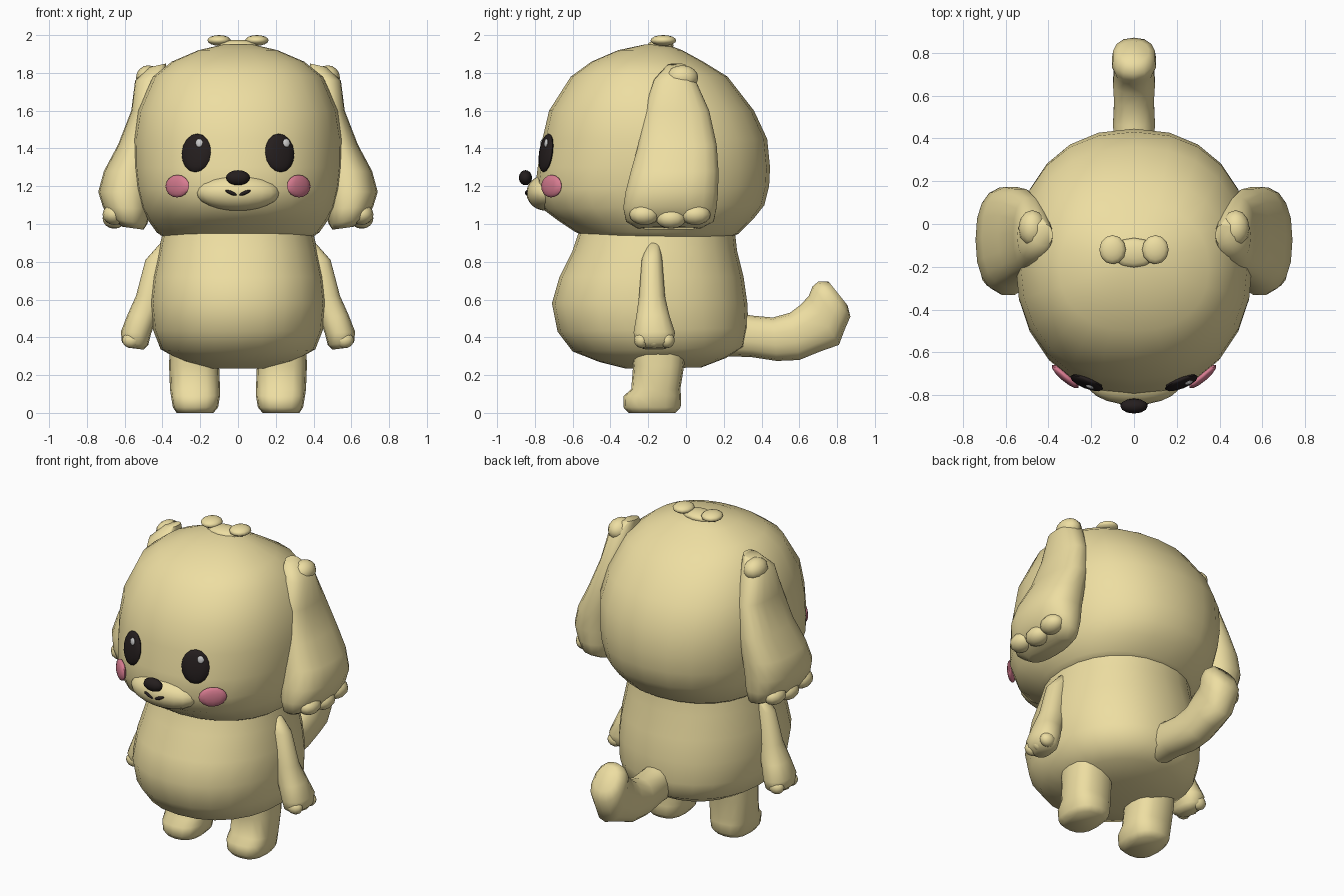
import bpy, bmesh
from math import cos, sin, pi, radians, copysign
from mathutils import Vector, Matrix


def material(name, rgb):
    m = bpy.data.materials.new(name)
    m.diffuse_color = (*rgb, 1)
    return m


FUR = material("cream_fur", (0.85, 0.73, 0.36))
DARK = material("dark", (0.018, 0.013, 0.013))
PINK = material("pink", (0.68, 0.20, 0.28))
SHINE = material("shine", (0.7, 0.7, 0.7))


def finish(name, bm, mat, mirror):
    bmesh.ops.recalc_face_normals(bm, faces=bm.faces)
    me = bpy.data.meshes.new(name)
    bm.to_mesh(me)
    bm.free()
    me.materials.append(mat)
    me.shade_smooth()
    me.set_sharp_from_angle(angle=radians(60))
    ob = bpy.data.objects.new(name, me)
    bpy.context.collection.objects.link(ob)
    if mirror:
        ob.modifiers.new("mirror", "MIRROR").use_mirror_merge = False
    return ob


def loft(name, plane, rings, n=20, e=2.2, mirror=False):
    """Skin rounded rings; ring = edge point a, edge point b in the plane, then side centre, half width."""
    bm = bmesh.new()
    loops = []
    for a, za, b, zb, c, w in rings:
        loop = []
        for i in range(n):
            t = 2 * pi * i / n
            p = copysign(abs(cos(t)) ** (2 / e), cos(t))
            q = copysign(abs(sin(t)) ** (2 / e), sin(t))
            u = (a + b) / 2 + p * (a - b) / 2
            z = (za + zb) / 2 + p * (za - zb) / 2
            v = c + q * w
            loop.append(bm.verts.new((v, u, z) if plane == "YZ" else (u, v, z)))
        loops.append(loop)
    for l, m in zip(loops, loops[1:]):
        for i in range(n):
            j = (i + 1) % n
            bm.faces.new((l[i], l[j], m[j], m[i]))
    bm.faces.new(loops[0])
    bm.faces.new(loops[-1])
    return finish(name, bm, FUR, mirror)


def blob(name, loc, size, mat=FUR, rot=None, mirror=False, seg=12):
    bm = bmesh.new()
    rot = rot or Matrix.Identity(4)
    bmesh.ops.create_uvsphere(bm, u_segments=seg, v_segments=max(6, seg // 2 + 2), radius=1,
                              matrix=Matrix.Translation(loc) @ rot @ Matrix.Diagonal((*size, 1)))
    return finish(name, bm, mat, mirror)


# head and body
head = loft("head", "YZ", [
    (-.50, .92, .22, .92, 0, .38), (-.59, .96, .28, .95, 0, .43),
    (-.68, 1.02, .36, 1.03, 0, .48), (-.76, 1.08, .415, 1.10, 0, .515),
    (-.80, 1.18, .44, 1.20, 0, .54), (-.785, 1.30, .445, 1.30, 0, .553),
    (-.76, 1.45, .43, 1.45, 0, .555), (-.725, 1.60, .36, 1.60, 0, .53),
    (-.61, 1.78, .22, 1.78, 0, .45), (-.50, 1.86, .09, 1.86, 0, .35),
    (-.36, 1.92, -.02, 1.92, 0, .21), (-.22, 1.95, -.10, 1.95, 0, .08)], n=24, e=2.25)
loft("body", "YZ", [
    (-.32, .235, .08, .24, 0, .18), (-.46, .27, .21, .29, 0, .31),
    (-.60, .325, .31, .35, 0, .41), (-.68, .43, .33, .45, 0, .45),
    (-.71, .58, .325, .58, 0, .465), (-.67, .72, .305, .72, 0, .45),
    (-.60, .86, .27, .86, 0, .42), (-.57, .95, .26, .95, 0, .40)], n=24)
blob("muzzle", (0, -.74, 1.165), (.22, .105, .095), seg=20)

# limbs
loft("leg", "XZ", [
    (.13, 0, .325, 0, -.18, .125), (.105, .03, .345, .03, -.18, .152),
    (.095, .09, .355, .09, -.178, .152), (.095, .125, .36, .125, -.16, .13),
    (.10, .25, .365, .25, -.145, .135), (.10, .40, .36, .40, -.145, .15)],
    n=16, e=2.6, mirror=True)
loft("arm", "XZ", [
    (.35, .90, .41, .90, -.17, .03), (.34, .82, .49, .81, -.18, .055),
    (.38, .62, .54, .62, -.18, .07), (.43, .50, .585, .52, -.175, .09),
    (.46, .42, .62, .43, -.168, .112), (.475, .36, .615, .375, -.168, .1),
    (.50, .335, .58, .345, -.168, .06)], n=14, e=2.3, mirror=True)
for i, y in enumerate((-.235, -.168, -.10)):
    blob(f"finger_{i}", (.565, y, .385), (.048, .04, .042), mirror=True)

# ears: long flap widening downwards, with curls at top and along the hem
loft("ear", "XZ", [
    (.38, 1.85, .47, 1.83, -.05, .05), (.38, 1.77, .545, 1.76, -.06, .11),
    (.40, 1.60, .565, 1.60, -.05, .175), (.42, 1.42, .635, 1.42, -.045, .21),
    (.44, 1.28, .71, 1.28, -.06, .235), (.45, 1.17, .74, 1.17, -.075, .248),
    (.46, 1.08, .715, 1.09, -.085, .25), (.48, 1.00, .685, 1.03, -.085, .235),
    (.50, .97, .61, .985, -.09, .17)], n=18, e=2.4, mirror=True)
blob("ear_top_curl", (.475, -.02, 1.775), (.065, .085, .065), mirror=True)
for i, y in enumerate((-.22, -.08, .05)):
    blob(f"ear_hem_curl_{i}", (.655, y, 1.05 - .02 * (i == 1)), (.062, .08, .055), mirror=True)

# curled tail with fluffy bumps
loft("tail", "YZ", [
    (.22, .54, .22, .30, 0, .09), (.35, .515, .35, .295, 0, .095),
    (.46, .505, .48, .275, 0, .10), (.55, .53, .60, .28, 0, .095),
    (.61, .575, .71, .325, 0, .10), (.65, .62, .81, .36, 0, .095),
    (.67, .67, .84, .44, 0, .105), (.70, .695, .87, .51, 0, .10),
    (.755, .695, .855, .57, 0, .07)], n=14, e=2.3)

# hair tuft on the crown
blob("crown_tuft", (0, -.135, 1.945), (.11, .07, .03))
blob("crown_curl", (.10, -.12, 1.972), (.062, .068, .028), mirror=True)

# face details laid on the head surface
bpy.context.view_layer.update()


def on_head(name, x, z, size, mat, lift=0, mirror=False):
    hit, p, nrm, _ = head.ray_cast(Vector((x, -3, z)), Vector((0, 1, 0)))
    right = Vector((0, 0, 1)).cross(-nrm).normalized() * -1
    up = nrm.cross(right)
    rot = Matrix((right, nrm, up)).transposed().to_4x4()
    return blob(name, p + nrm * lift, size, mat, rot, mirror)


on_head("eye", .218, 1.375, (.083, .024, .103), DARK, .008, True)
for side, x in (("left", -.195), ("right", .246)):
    on_head(f"eye_shine_{side}", x, 1.425, (.02, .008, .023), SHINE, .029)
on_head("cheek", .315, 1.20, (.082, .022, .06), PINK, .01, True)
blob("nose", (0, -.85, 1.245), (.064, .035, .04), DARK)
blob("mouth", (.036, -.838, 1.165), (.034, .015, .01), DARK,
     Matrix.Rotation(radians(-22), 4, "Y"), True)
